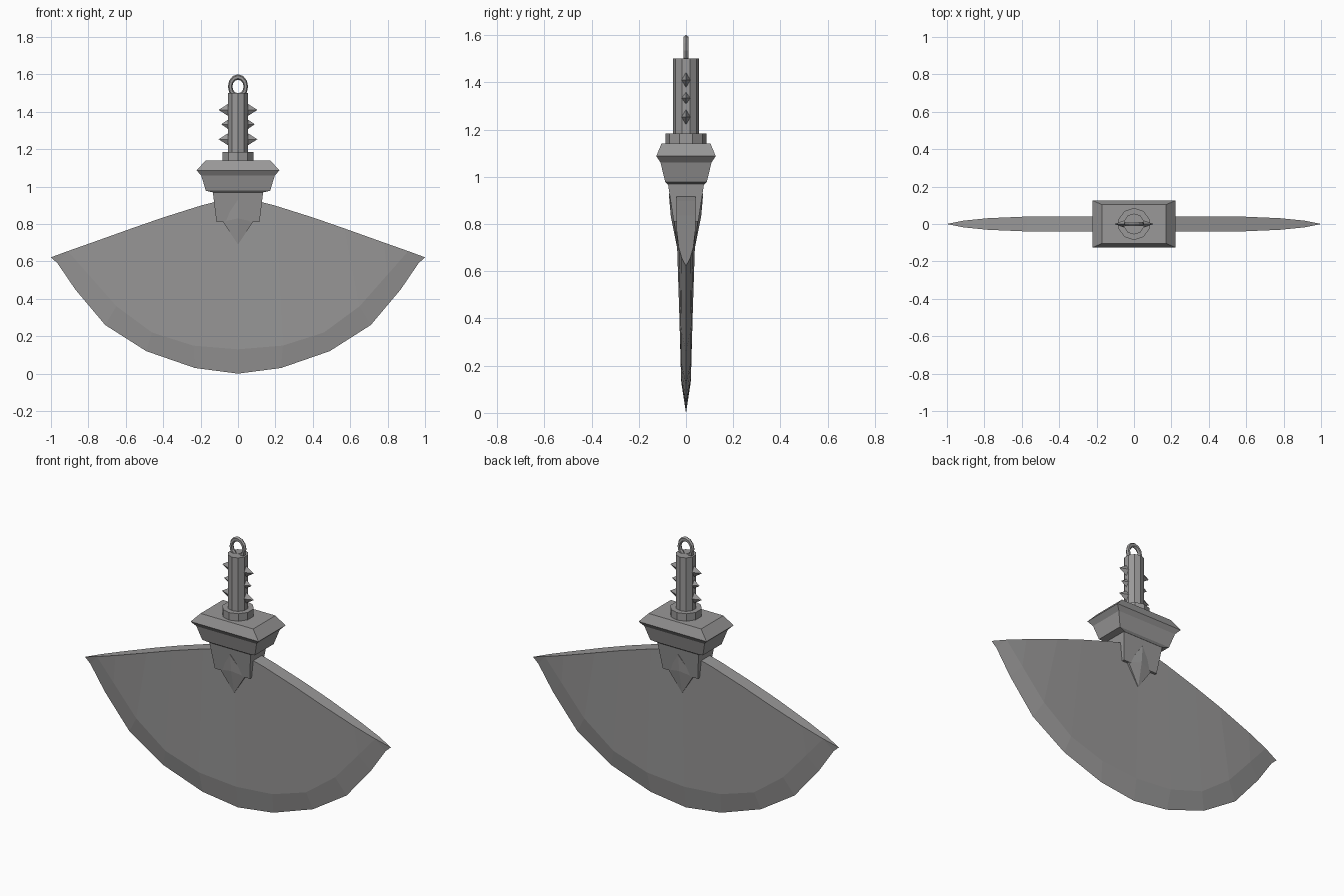
import bpy, bmesh, math
from mathutils import Vector

if "Cube" in bpy.data.objects:
    bpy.data.objects.remove(bpy.data.objects["Cube"])

steel = bpy.data.materials.new("steel_grey")
steel.diffuse_color = (0.32, 0.315, 0.315, 1)
steel.use_nodes = True
steel.node_tree.nodes["Principled BSDF"].inputs["Base Color"].default_value = steel.diffuse_color


def finish(name, bm):
    bmesh.ops.remove_doubles(bm, verts=bm.verts, dist=1e-5)
    bmesh.ops.recalc_face_normals(bm, faces=bm.faces)
    me = bpy.data.meshes.new(name)
    bm.to_mesh(me)
    bm.free()
    me.materials.append(steel)
    ob = bpy.data.objects.new(name, me)
    bpy.context.collection.objects.link(ob)
    return ob


def loft(name, rings):
    """Capped skin through rings of equal point count."""
    bm = bmesh.new()
    rows = [[bm.verts.new(p) for p in r] for r in rings]
    n = len(rows[0])
    for a, b in zip(rows, rows[1:]):
        for i in range(n):
            bm.faces.new((a[i], a[(i + 1) % n], b[(i + 1) % n], b[i]))
    bm.faces.new(rows[0])
    bm.faces.new(rows[-1])
    return finish(name, bm)


def rect(hx, hy, z):
    return [(-hx, -hy, z), (hx, -hy, z), (hx, hy, z), (-hx, hy, z)]


def decagon(r, z):
    return [(r * math.sin(math.tau * i / 10), r * math.cos(math.tau * i / 10), z)
            for i in range(10)]


# Blade: sharp edge, bevel line and top edge, mirrored in x and y
edge = [(0, 0), (.23, .03), (.49, .12), (.71, .26), (.87, .45), (.965, .59), (1, .622)]
inner = [(0, .13, .02), (.24, .15, .021), (.46, .22, .022), (.65, .36, .022),
         (.80, .53, .02), (.91, .655, .018)]
top = [(0, .95, .04), (.2, .898, .04), (.4, .835, .04), (.57, .776, .04),
       (.78, .701, .031), (.91, .655, .018)]
bm = bmesh.new()


def face(pts):
    uniq = []
    for p in pts:
        if p not in uniq:
            uniq.append(p)
    if len(uniq) > 2:
        bm.faces.new([bm.verts.new(p) for p in uniq])


for sx in (-1, 1):
    E = [(sx * x, 0, z) for x, z in edge]
    for sy in (-1, 1):
        I = [(sx * x, sy * y, z) for x, z, y in inner]
        T = [(sx * x, sy * y, z) for x, z, y in top]
        for i in range(5):
            face([E[i], E[i + 1], I[i + 1], I[i]])
            face([I[i], I[i + 1], T[i + 1], T[i]])
            M = [(p[0], 0, p[2]) for p in (T[i], T[i + 1])]
            face([T[i], T[i + 1], M[1], M[0]])
        face([E[5], E[6], I[5]])
        face([T[5], E[6], (T[5][0], 0, T[5][2])])
finish("blade", bm)

# Clasp gripping the blade
loft("blade_clasp", [rect(.115, .052, .81), rect(.135, .077, .975)])

# Pointed, ridged prong below the clasp on both faces
bm = bmesh.new()
for s in (-1, 1):
    tip = (0, s * .036, .69)
    left, right = (-.08, s * .05, .812), (.08, s * .05, .812)
    mid, peak = (0, s * .064, .83), (0, s * .073, .93)
    for tri in ((tip, left, mid), (tip, mid, right), (left, peak, mid), (mid, peak, right)):
        face(tri)
    back = [(x, 0, z) for x, _, z in (left, tip, right, peak)]
    rim = [left, tip, right, peak]
    for i in range(4):
        j = (i + 1) % 4
        face([rim[i], rim[j], back[j], back[i]])
finish("clasp_prong", bm)

# Stepped rectangular guard
loft("guard", [rect(.13, .077, .968), rect(.172, .088, .978), rect(.197, .108, 1.06),
               rect(.222, .126, 1.087), rect(.172, .104, 1.14)])

# Collar and shaft
loft("collar", [decagon(.086, 1.135), decagon(.086, 1.184)])
loft("shaft", [decagon(.056, 1.17), decagon(.056, 1.5)])

# Spikes on both sides of the shaft
for side, sx in (("left", -1), ("right", 1)):
    for n, (z, h, reach) in enumerate(((1.41, .034, .104), (1.333, .027, .09), (1.253, .034, .104))):
        bm = bmesh.new()
        base = [bm.verts.new((sx * .05, y, z + dz))
                for y, dz in ((-.02, 0), (0, -h), (.02, 0), (0, h))]
        tip = bm.verts.new((sx * reach, 0, z))
        bm.faces.new(base)
        for i in range(4):
            bm.faces.new((base[i], base[(i + 1) % 4], tip))
        finish(f"{side}_spike_{n + 1}", bm)

# Hanging loop
bpy.ops.mesh.primitive_torus_add(major_segments=12, minor_segments=6, major_radius=.042,
                                 minor_radius=.012, location=(0, 0, 1.535),
                                 rotation=(math.pi / 2, 0, 0))
loop = bpy.context.object
loop.name = "hanging_loop"
loop.scale = (1, 1.21, 1)
loop.data.materials.append(steel)
